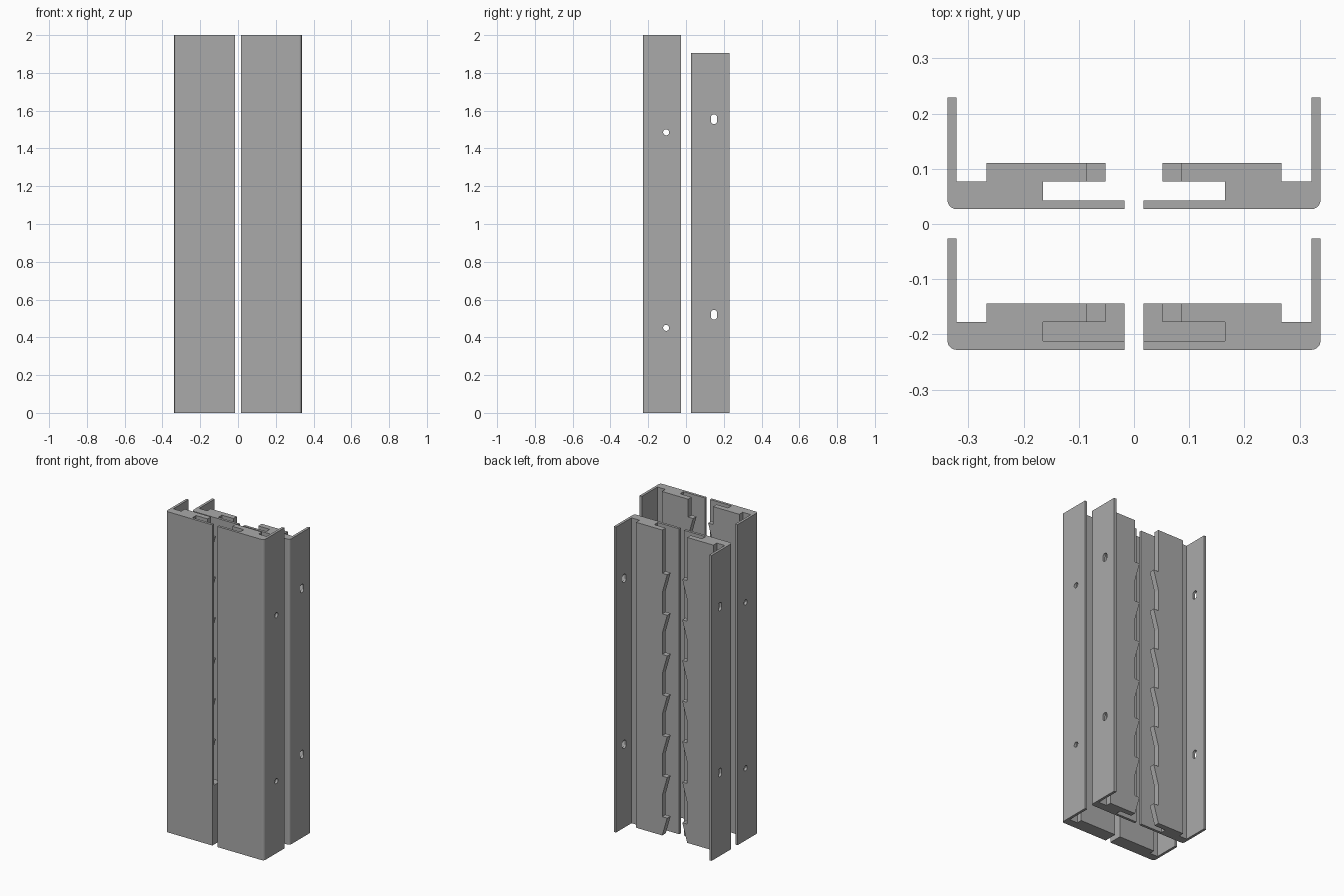
import bpy, bmesh, math
from mathutils import Vector

cube = bpy.data.objects.get("Cube")
if cube:
    bpy.data.objects.remove(cube, do_unlink=True)

grey = bpy.data.materials.new("plain grey")
grey.use_nodes = True
COLOUR = (0.4, 0.4, 0.4, 1)
grey.diffuse_color = COLOUR
grey.node_tree.nodes["Principled BSDF"].inputs["Base Color"].default_value = COLOUR

# Cross-section: x measured from the centre, depth from the front face
GAP, POCKET, STEP, FLANGE, OUTER = 0.017, 0.165, 0.267, 0.322, 0.338
WALL, LIP_FRONT, LIP_BACK, BASE, DEPTH = 0.016, 0.05, 0.084, 0.05, 0.202
TIP, ROOT = 0.052, 0.086
PITCH, RAMP, CORNER = 0.253, 0.12, 0.016


def prism(name, points, direction):
    """Extrude a closed outline into a solid object."""
    bm = bmesh.new()
    face = bm.faces.new([bm.verts.new(p) for p in points])
    grown = bmesh.ops.extrude_face_region(bm, geom=[face])["geom"]
    verts = [g for g in grown if isinstance(g, bmesh.types.BMVert)]
    bmesh.ops.translate(bm, verts=verts, vec=Vector(direction))
    bmesh.ops.recalc_face_normals(bm, faces=bm.faces)
    mesh = bpy.data.meshes.new(name)
    bm.to_mesh(mesh)
    bm.free()
    mesh.materials.append(grey)
    ob = bpy.data.objects.new(name, mesh)
    bpy.context.collection.objects.link(ob)
    return ob


def drill(ob, cutter):
    """Cut a hole, then discard the cutter."""
    cutter.hide_render = True
    mod = ob.modifiers.new("hole", "BOOLEAN")
    mod.operation, mod.object, mod.solver = "DIFFERENCE", cutter, "EXACT"
    bpy.context.view_layer.objects.active = ob
    bpy.ops.object.modifier_apply(modifier=mod.name)
    bpy.data.objects.remove(cutter, do_unlink=True)


def rail(label, side, y0, height, lip_start, holes, hole_y, radius, stretch):
    # Channel body with rounded outer corner and side flange
    arc = [(OUTER - CORNER + CORNER * math.sin(a), CORNER - CORNER * math.cos(a))
           for a in [i * math.pi / 10 for i in range(6)]]
    section = [(GAP, 0)] + arc + [
        (OUTER, DEPTH), (FLANGE, DEPTH), (FLANGE, BASE), (STEP, BASE),
        (STEP, LIP_BACK), (POCKET, LIP_BACK), (POCKET, WALL), (GAP, WALL)]
    body = prism(label + "_channel", [(side * x, y0 + y, 0) for x, y in section],
                 (0, 0, height))

    # Toothed lip: flat-topped hooks with ramps below
    edge = [(POCKET, lip_start), (ROOT, lip_start)]
    top = 0.117
    while top < height - 0.05:
        if top - RAMP > lip_start - 0.01:
            edge += [(ROOT, max(top - RAMP, lip_start + 0.001)), (TIP, top), (ROOT, top)]
        top += PITCH
    edge += [(ROOT, height), (POCKET, height)]
    prism(label + "_toothed_lip", [(side * x, y0 + LIP_FRONT, z) for x, z in edge],
          (0, LIP_BACK - LIP_FRONT, 0))

    # Solid block closing the foot of the pocket
    if lip_start > 0:
        block = [(GAP, WALL), (POCKET, WALL), (POCKET, LIP_BACK), (GAP, LIP_BACK)]
        prism(label + "_foot_block", [(side * x, y0 + y, 0) for x, y in block],
              (0, 0, lip_start))

    # Flange fixing holes, round or slotted
    for z in holes:
        ring = []
        for i in range(24):
            a = (i + 0.5) * math.tau / 24
            shift = math.copysign(stretch, math.sin(a)) if stretch else 0
            ring.append((side * (FLANGE - 0.02), hole_y + radius * math.cos(a),
                         z + radius * math.sin(a) + shift))
        drill(body, prism("hole_cutter", ring, (side * 0.06, 0, 0)))


for side, name in ((1, "left"), (-1, "right")):
    rail("front_" + name, side, -0.228, 2.0, 0.37, (0.45, 1.485), -0.105, 0.016, 0)
    rail("back_" + name, side, 0.027, 1.905, 0, (0.52, 1.555), 0.148, 0.017, 0.009)
